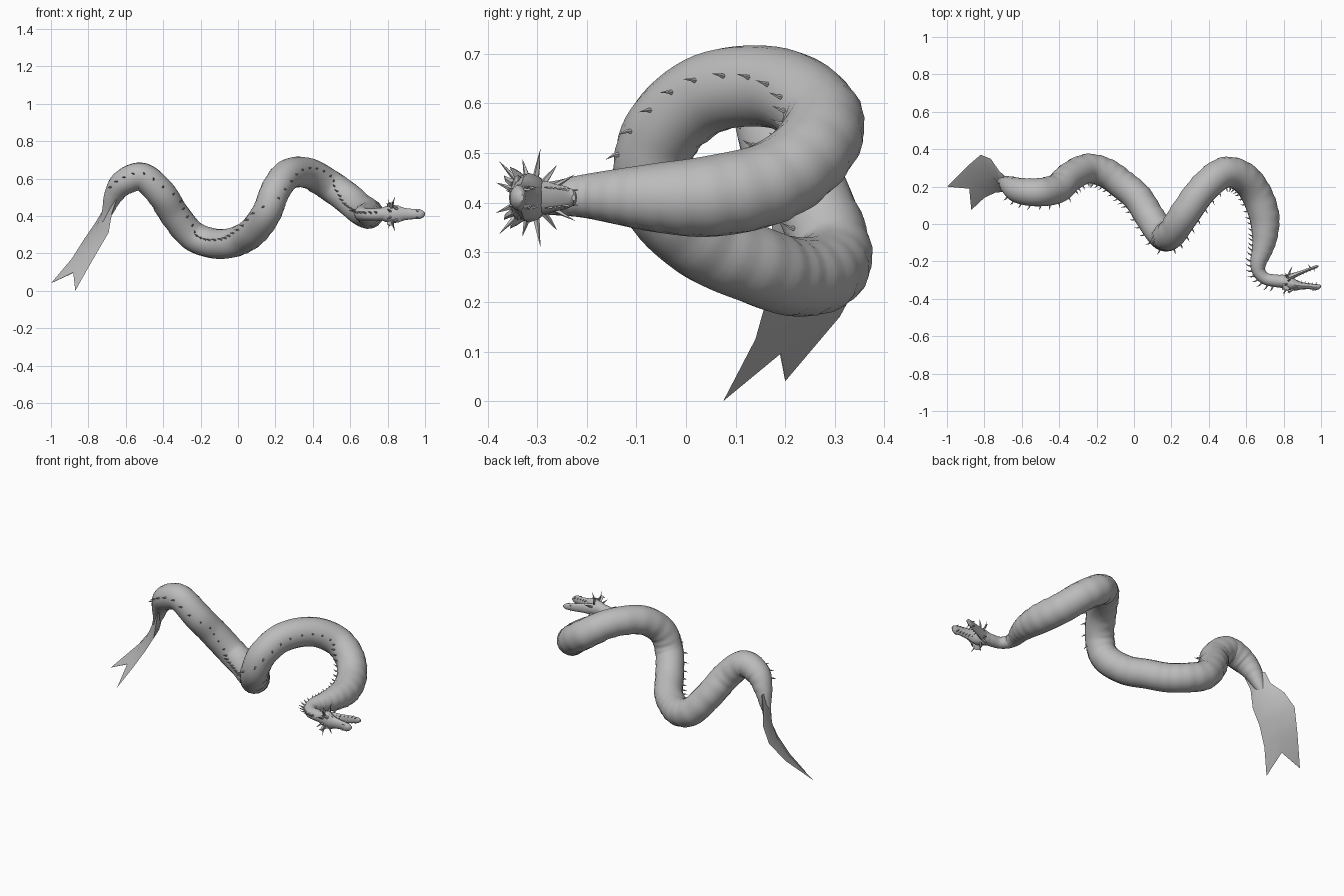
import bpy, math
from mathutils import Vector as V

cube = bpy.data.objects.get("Cube")
if cube:
    bpy.data.objects.remove(cube)

# One grey skin colour
skin = bpy.data.materials.new("grey_skin")
skin.use_nodes = True
skin.diffuse_color = (0.5, 0.5, 0.5, 1)
bsdf = next(n for n in skin.node_tree.nodes if n.type == 'BSDF_PRINCIPLED')
bsdf.inputs["Base Color"].default_value = skin.diffuse_color
bsdf.inputs["Roughness"].default_value = 0.7


def make(name, verts, faces, angle=40):
    me = bpy.data.meshes.new(name)
    me.from_pydata(verts, [], faces)
    me.materials.append(skin)
    me.shade_smooth()
    me.set_sharp_from_angle(angle=math.radians(angle))
    ob = bpy.data.objects.new(name, me)
    bpy.context.collection.objects.link(ob)
    return ob


def loft(name, rings, angle=40):
    """Skin a row of equal rings and cap both ends."""
    n = len(rings[0])
    verts = [p for r in rings for p in r]
    faces = [(i * n + j, i * n + (j + 1) % n, (i + 1) * n + (j + 1) % n, (i + 1) * n + j)
             for i in range(len(rings) - 1) for j in range(n)]
    faces += [tuple(reversed(range(n))), tuple(range(len(verts) - n, len(verts)))]
    return make(name, verts, faces, angle)


def spikes(name, items, sides=5):
    """Curved cones; each item is base, tip, radius, bend."""
    verts, faces = [], []
    for base, tip, r, bend in items:
        axis = (tip - base).normalized()
        a = axis.orthogonal().normalized()
        b = axis.cross(a)
        o = len(verts)
        for c, rr in ((base, r), (base.lerp(tip, 0.5) + bend, r * 0.6)):
            for k in range(sides):
                t = math.tau * k / sides
                verts.append(c + (a * math.cos(t) + b * math.sin(t)) * rr)
        verts.append(tip)
        for k in range(sides):
            m = (k + 1) % sides
            faces.append((o + k, o + m, o + sides + m, o + sides + k))
            faces.append((o + sides + k, o + sides + m, o + 2 * sides))
        faces.append(tuple(o + k for k in reversed(range(sides))))
    return make(name, verts, faces)


# Body centre line from tail to head: x, y, z, radius
path = [(-.72, .235, .37, .018), (-.695, .225, .43, .032), (-.665, .205, .51, .052),
        (-.61, .178, .58, .07), (-.51, .17, .608, .076), (-.41, .19, .518, .08),
        (-.345, .25, .415, .08), (-.25, .296, .3, .08), (-.15, .273, .257, .08),
        (-.06, .21, .252, .08), (.02, .14, .275, .08), (.09, .03, .325, .08),
        (.155, -.06, .42, .08), (.2, -.05, .537, .08), (.268, .05, .622, .082),
        (.37, .19, .63, .082), (.48, .274, .57, .084), (.58, .252, .5, .084),
        (.65, .17, .44, .084), (.695, .05, .413, .082), (.7, -.06, .41, .07),
        (.685, -.14, .412, .056), (.665, -.205, .413, .044), (.668, -.255, .41, .036),
        (.705, -.293, .408, .032), (.77, -.305, .41, .034), (.83, -.312, .41, .03)]
STEP = 8


def spline(i, t):
    p = [path[min(max(i + k, 0), len(path) - 1)] for k in (-1, 0, 1, 2)]
    return [(2 * b + (c - a) * t + (2 * a - 5 * b + 4 * c - d) * t * t
             + (3 * b - a - 3 * c + d) * t ** 3) / 2 for a, b, c, d in zip(*p)]


samples = [spline(i, k / STEP) for i in range(len(path) - 1) for k in range(STEP)]
samples.append(list(path[-1]))
centres = [V(s[:3]) for s in samples]

# Rings with stepped belly plates; dorsal side faces sideways off the path
SIDES = 18
rings, frames = [], []
for i, s in enumerate(samples):
    c = centres[i]
    tan = (centres[min(i + 1, len(centres) - 1)] - centres[max(i - 1, 0)]).normalized()
    up = tan.cross(V((0, 0, 1))).normalized() + V((0, 0, .25))
    up = (up - tan * up.dot(tan)).normalized()
    side = tan.cross(up)
    frames.append((c, tan, up, side, s[3]))
    ring = []
    for k in range(SIDES):
        a = math.tau * k / SIDES
        r = s[3]
        if math.cos(a) < -.45 and 10 < i < len(samples) - 24:
            r *= 1.01 - .04 * (i % 4) / 3
        ring.append(c + (up * math.cos(a) + side * math.sin(a)) * r)
    rings.append(ring)
loft("body", rings)

# Row of back-swept spines along the back
row = []
for i in range(20, len(frames) - 10, 3):
    c, tan, up, side, r = frames[i]
    h = .036 if i > len(frames) - 50 else .03
    root = c + up * r * .93
    row.append((root, root + up * h - tan * h * .4, .006, tan * .004))
spikes("back_spines", row)

# Forked tail fin: edge, middle, opposite edge and half thickness per row
fin_rows = [((-.7, .265, .5), (-.67, .21, .5), (-.645, .155, .5), .03),
            ((-.722, .285, .43), (-.695, .225, .43), (-.673, .175, .42), .026),
            ((-.765, .348, .36), (-.74, .26, .33), (-.692, .172, .31), .024),
            ((-.82, .37, .28), (-.785, .265, .25), (-.742, .168, .225), .019),
            ((-.89, .31, .17), (-.84, .23, .16), (-.8, .14, .125), .011),
            ((-1, .2, .04), (-.88, .19, .097), (-.87, .075, 0), .002)]
fin = []
for a, m, b, t in fin_rows:
    a, m, b = V(a), V(m), V(b)
    n = (b - a).cross(V((-.18, -.1, -.33))).normalized() * t
    fin.append([a, m + n, b, m - n])
loft("tail_fin", fin, 60)

# Head frame: forward, crown and sideways; the head lies rolled on its side
fwd = V((1, -.1, 0)).normalized()
crown = V((-.1, -1, 0)).normalized()
lat = V((0, 0, 1))
origin = V((.78, -.305, .41))


def at(f, u, s):
    return origin + fwd * f + crown * u + lat * s


def jaw(name, sections, sides=12):
    """Sections are forward, height, half width, half height."""
    loft(name, [[at(f, u + hh * math.sin(math.tau * k / sides), w * math.cos(math.tau * k / sides))
                 for k in range(sides)] for f, u, w, hh in sections])


jaw("skull_and_upper_jaw", [(-.03, 0, .028, .027), (.01, 0, .042, .036), (.05, .006, .05, .037),
                            (.085, .014, .042, .03), (.115, .014, .032, .02),
                            (.16, .012, .027, .015), (.195, .014, .026, .017),
                            (.212, .01, .018, .013), (.221, .006, .007, .006)])
jaw("lower_jaw", [(.02, -.012, .034, .022), (.06, -.03, .034, .018), (.1, -.052, .027, .012),
                  (.15, -.078, .023, .009), (.185, -.095, .017, .009), (.198, -.099, .006, .004)])

# Teeth, horns, nostril bumps and chin barbs, mirrored across the head
teeth, horns, frill = [], [], []
none = V((0, 0, 0))
for m in (-1, 1):
    for k in range(6):
        f = .1 + .019 * k
        w = .026 - .0012 * k
        long = .022 if k in (1, 5) else .013
        teeth.append((at(f, .003, m * w * .85), at(f - .003, -long, m * w * .8), .0035, none))
        g = f - .02
        v = -.04 - .5 * (g - .08)
        teeth.append((at(g, v, m * w * .8), at(g + .004, v + long, m * w * .8), .0035, none))
    horns += [(at(.075, .034, m * .028), at(.045, .058, m * .045), .009, crown * .004),
              (at(.19, .022, m * .014), at(.175, .036, m * .018), .006, none),
              (at(.16, -.082, m * .012), at(.14, -.104, m * .016), .004, none)]
    # Ear flap beside the crown
    ear = [(.06, .025, .02), (.045, .045, .062), (.02, .046, .055), (.025, .034, .056), (.02, .005, .036)]
    loft("ear_flap_" + ("left" if m > 0 else "right"),
         [[at(f + d, u, m * s) for f, u, s in ear] for d in (-.004, .004)], 30)
    # Fan of cheek spines
    for k in range(6):
        a = math.radians(-68 + 26 * k)
        d = (crown * -math.sin(a) + lat * m * math.cos(a))
        reach = .1 if k % 2 else .082
        root = at(.045, 0, 0)
        frill.append((root + d * .03, root + d * reach + fwd * (.015 if k % 2 else -.02),
                      .008, fwd * -.004))
spikes("teeth", teeth, 4)
spikes("horns", horns)
spikes("cheek_spines", frill)
jaw("eye_ridges", [(.06, .022, .04, .014), (.08, .026, .046, .015), (.1, .024, .035, .011)])
